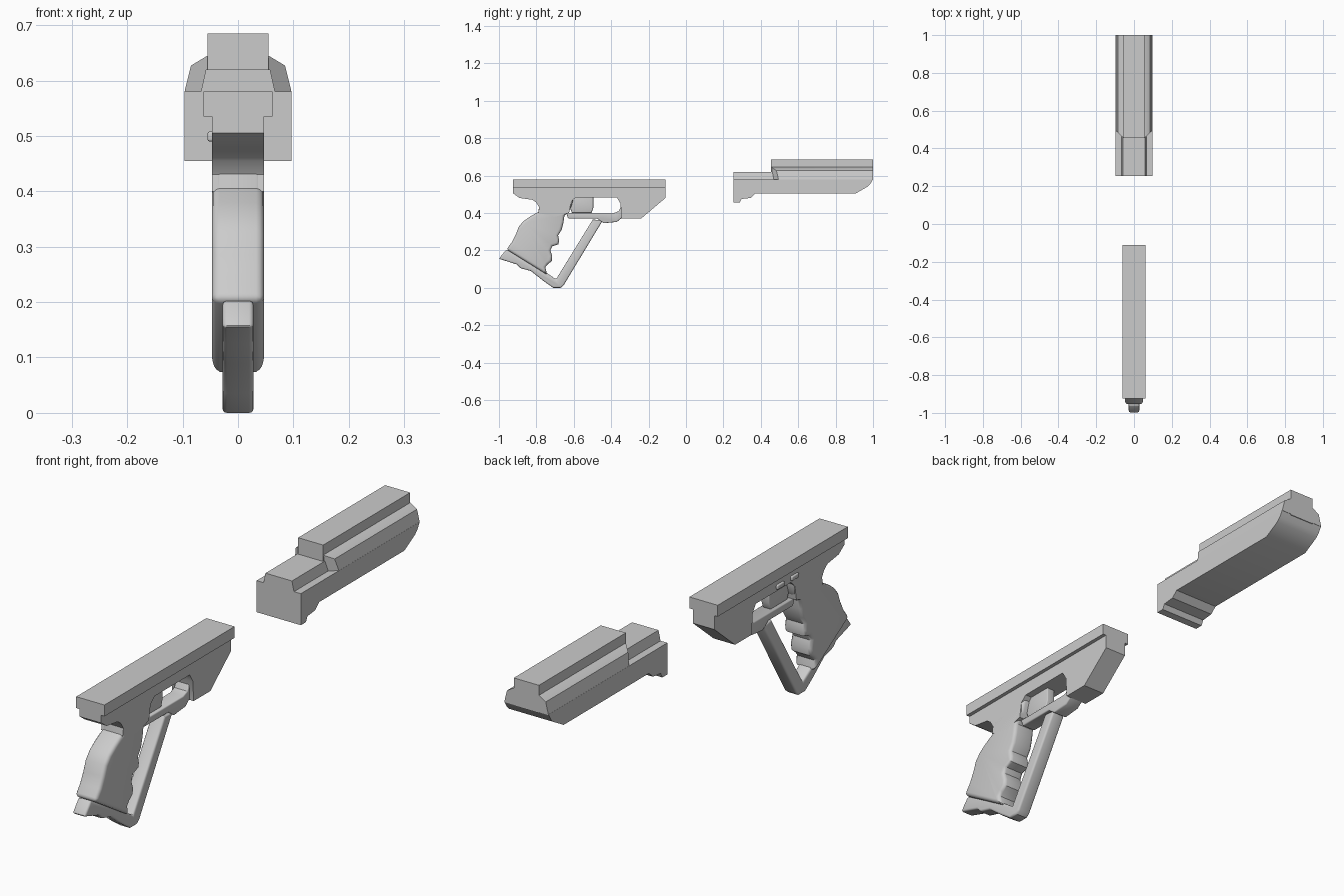
import bpy, bmesh, math

if "Cube" in bpy.data.objects:
    bpy.data.objects.remove(bpy.data.objects["Cube"])


def finish(name, bm, bevel=0.0):
    bmesh.ops.recalc_face_normals(bm, faces=bm.faces)
    mesh = bpy.data.meshes.new(name)
    bm.to_mesh(mesh)
    bm.free()
    ob = bpy.data.objects.new(name, mesh)
    bpy.context.collection.objects.link(ob)
    bpy.ops.object.select_all(action='DESELECT')
    ob.select_set(True)
    bpy.context.view_layer.objects.active = ob
    if bevel:
        m = ob.modifiers.new("Bevel", 'BEVEL')
        m.width, m.segments = bevel, 3
        m.limit_method, m.angle_limit = 'ANGLE', math.radians(65)
        bpy.ops.object.modifier_apply(modifier=m.name)
    bpy.ops.object.shade_smooth_by_angle(angle=math.radians(35))
    return ob


def loft(name, a, b, bevel=0.0):
    """Closed solid between two matching outlines."""
    bm = bmesh.new()
    va = [bm.verts.new(p) for p in a]
    vb = [bm.verts.new(p) for p in b]
    bm.faces.new(va)
    bm.faces.new(vb[::-1])
    n = len(va)
    for i in range(n):
        j = (i + 1) % n
        bm.faces.new((va[j], va[i], vb[i], vb[j]))
    return finish(name, bm, bevel)


def side(name, pts, x0, x1, bevel=0.0):
    """Side (y, z) outline extruded across x."""
    return loft(name, [(x0, y, z) for y, z in pts], [(x1, y, z) for y, z in pts], bevel)


def box(name, x0, x1, y0, y1, z0, z1, bevel=0.0):
    return side(name, [(y0, z0), (y1, z0), (y1, z1), (y0, z1)], x0, x1, bevel)


# top slab
box("top_slab", -.062, .062, -.925, -.11, .535, .58)

# frame with the trigger window cut into its lower edge
side("frame", [(-.925, .54), (-.11, .54), (-.11, .48), (-.24, .37), (-.345, .37), (-.35, .45),
               (-.37, .483), (-.59, .483), (-.615, .46), (-.625, .40), (-.70, .38), (-.79, .40),
               (-.785, .43), (-.80, .455), (-.82, .47), (-.89, .48), (-.925, .505)], -.047, .047)

# grip with finger grooves
side("grip", [(-.60, .48), (-.615, .43), (-.63, .405), (-.65, .385), (-.655, .35), (-.665, .31),
              (-.684, .28), (-.678, .255), (-.682, .232), (-.715, .222), (-.725, .20),
              (-.715, .17), (-.718, .142), (-.74, .125), (-.752, .11), (-.743, .07),
              (-.96, .205), (-.93, .245), (-.91, .285), (-.895, .325), (-.87, .355),
              (-.835, .38), (-.79, .405), (-.785, .435), (-.80, .46), (-.79, .48)],
     -.047, .047, .018)

# trigger and its guard
side("trigger", [(-.62, .49), (-.495, .49), (-.495, .43), (-.505, .40), (-.61, .40), (-.625, .44)],
     -.018, .018, .004)
side("trigger_guard", [(-.64, .40), (-.385, .40), (-.36, .41), (-.345, .44), (-.335, .44),
                       (-.335, .38), (-.37, .352), (-.44, .345), (-.475, .37), (-.63, .37)],
     -.03, .03, .005)

# knuckle bar running under the grip and up to the guard
side("knuckle_bar", [(-.96, .205), (-.745, .08), (-.695, .045), (-.498, .365), (-.445, .36),
                     (-.655, .012), (-.67, 0), (-.71, 0), (-.76, .035), (-.83, .09),
                     (-.885, .105), (-.905, .125), (-1.0, .155), (-.985, .175)],
     -.028, .028, .008)

# side buttons, on the left only
for i, y in enumerate((-.52, -.61)):
    box(f"side_button_{i + 1}", -.055, -.04, y - .022, y + .022, .49, .508, .004)

# fore-end body
side("fore_end_body", [(.255, .455), (.255, .58), (1, .58), (.985, .555), (.97, .54), (.905, .503),
                       (.37, .503), (.345, .48), (.297, .475), (.287, .455)], -.097, .097)

# raised rear block
sec = [(-.068, .575), (.068, .575), (.058, .62), (-.058, .62)]
loft("rear_block", [(x, .255, z) for x, z in sec], [(x, .5, z) for x, z in sec])

# upper rib and the sloped shoulders beside it
box("upper_rib", -.055, .055, .455, 1, .575, .685)
for s, label in ((1, "right"), (-1, "left")):
    sec = [(.05, .578), (.097, .578), (.085, .627), (.055, .645), (.05, .645)]
    loft(f"{label}_shoulder", [(s * x, .455 + max(0, x - .055) * .95, z) for x, z in sec],
         [(s * x, 1, z) for x, z in sec])
